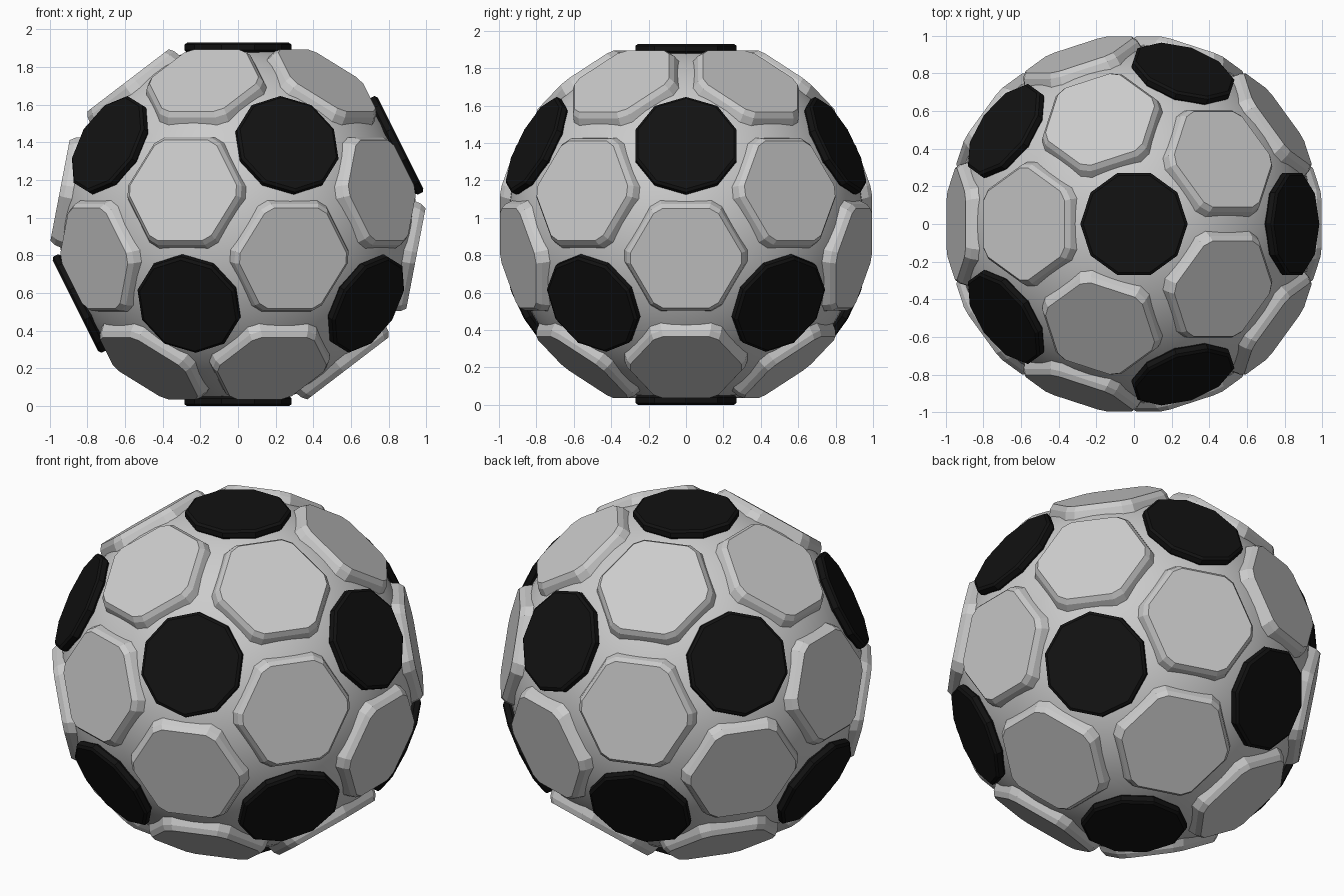
import bpy, bmesh
from math import sin, cos, radians
from mathutils import Vector

if "Cube" in bpy.data.objects:
    bpy.data.objects.remove(bpy.data.objects["Cube"])

CENTRE = Vector((0, 0, 0.965))

black = bpy.data.materials.new("black")
black.diffuse_color = (0.006, 0.006, 0.006, 1)
black.use_nodes = True
black.node_tree.nodes["Principled BSDF"].inputs["Base Color"].default_value = black.diffuse_color


def add_panel(name, normal, toward, angles, rings, mat=None):
    """Flat panel: stacked (distance, radius) rings around a normal, capped both ends."""
    u = (toward - normal * toward.dot(normal)).normalized()
    v = normal.cross(u)
    bm = bmesh.new()
    loops = []
    for dist, rad in rings:
        loops.append([bm.verts.new(CENTRE + normal * dist
                                   + (u * cos(radians(a)) + v * sin(radians(a))) * rad)
                      for a in angles])
    n = len(angles)
    for lo, hi in zip(loops, loops[1:]):
        for i in range(n):
            bm.faces.new((lo[i], lo[(i + 1) % n], hi[(i + 1) % n], hi[i]))
    bm.faces.new(loops[-1])
    bm.faces.new(loops[0][::-1])
    me = bpy.data.meshes.new(name)
    bm.to_mesh(me)
    bm.free()
    if mat:
        me.materials.append(mat)
    ob = bpy.data.objects.new(name, me)
    bpy.context.collection.objects.link(ob)


# smooth inner ball seen in the grooves
bpy.ops.mesh.primitive_uv_sphere_add(segments=64, ring_count=32, radius=0.952, location=CENTRE)
core = bpy.context.object
core.name = "core_ball"
bpy.ops.object.shade_smooth()

# icosahedron directions: two poles and two staggered rings
h, r = 1 / 5 ** 0.5, 2 / 5 ** 0.5
dirs = [Vector((0, 0, 1)), Vector((0, 0, -1))]
for k in range(5):
    a, b = radians(72 * k), radians(72 * k + 36)
    dirs.append(Vector((r * cos(a), r * sin(a), h)))
    dirs.append(Vector((r * cos(b), r * sin(b), -h)))


def near(p, q):
    return 0.4 < p.dot(q) < 0.5


# black ten-sided panels on the twelve corners
for d in dirs:
    mate = next(q for q in dirs if near(d, q))
    add_panel("black_panel", d, mate, [36 * i for i in range(10)],
              [(0.91, 0.27), (0.925, 0.285), (0.954, 0.285), (0.965, 0.27)], black)

# grey six-sided panels with clipped corners on the twenty faces
hex_angles = [30 + 60 * i + s for i in range(6) for s in (-5.6, 5.6)]
for i in range(12):
    for j in range(i + 1, 12):
        for k in range(j + 1, 12):
            a, b, c = dirs[i], dirs[j], dirs[k]
            if near(a, b) and near(b, c) and near(a, c):
                add_panel("grey_panel", (a + b + c).normalized(), a, hex_angles,
                          [(0.89, 0.33), (0.935, 0.318), (0.962, 0.298)])
